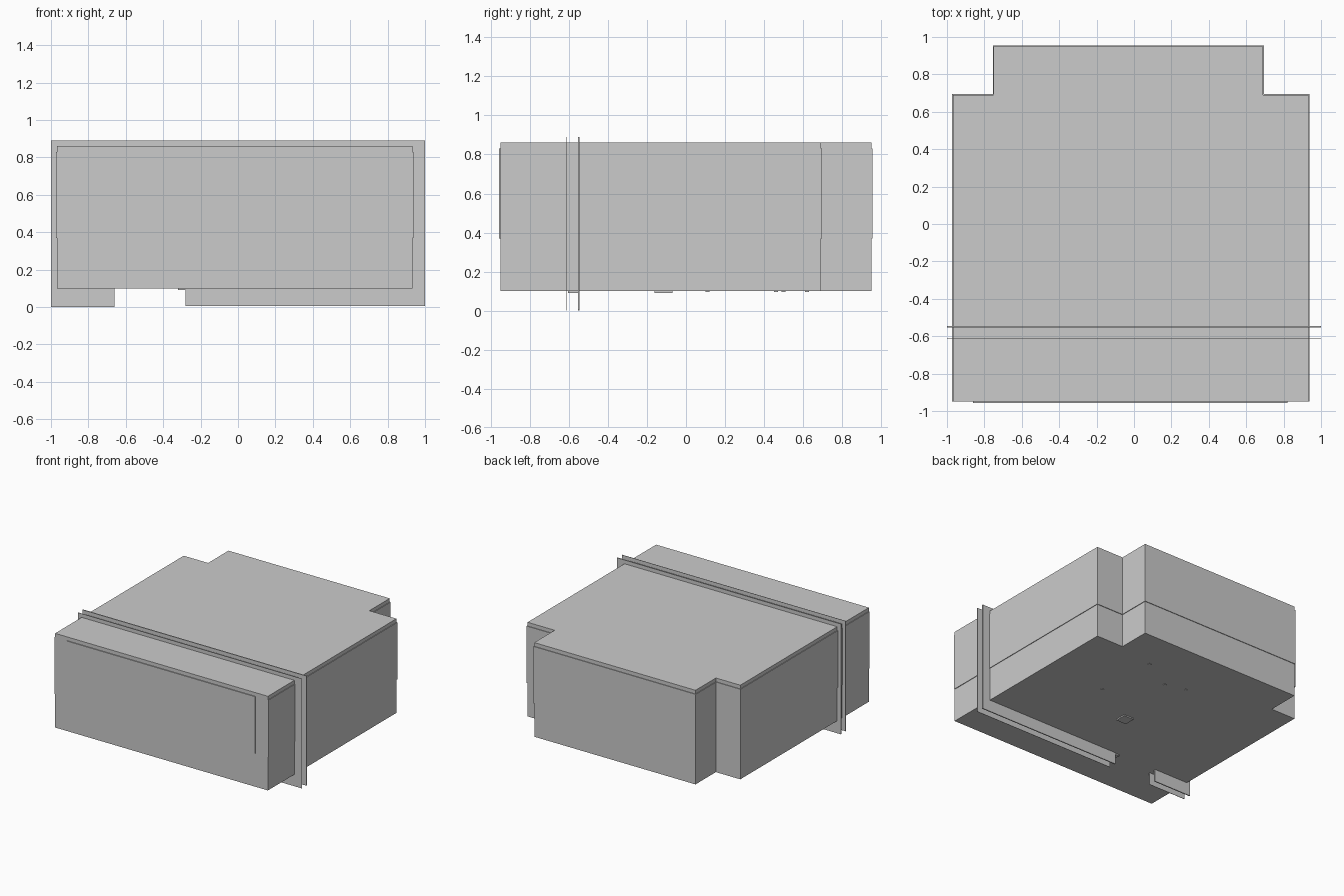
import bpy, bmesh
from mathutils import Vector

if "Cube" in bpy.data.objects:
    bpy.data.objects.remove(bpy.data.objects["Cube"])


def extrude(name, points, depth):
    """Solid made from a closed outline pushed along a depth vector."""
    bm = bmesh.new()
    face = bm.faces.new([bm.verts.new(p) for p in points])
    grown = bmesh.ops.extrude_face_region(bm, geom=[face])
    bmesh.ops.translate(bm, vec=Vector(depth),
                        verts=[g for g in grown["geom"] if isinstance(g, bmesh.types.BMVert)])
    bmesh.ops.recalc_face_normals(bm, faces=bm.faces)
    mesh = bpy.data.meshes.new(name)
    bm.to_mesh(mesh)
    bm.free()
    obj = bpy.data.objects.new(name, mesh)
    bpy.context.collection.objects.link(obj)
    return obj


def slab(name, outline, z0, z1):
    return extrude(name, [(x, y, z0) for x, y in outline], (0, 0, z1 - z0))


def box(name, x0, x1, y0, y1, z0, z1):
    return slab(name, [(x0, y0), (x1, y0), (x1, y1), (x0, y1)], z0, z1)


def footprint(grow=0.0):
    """Room plan with the two rear corners notched out."""
    g = grow
    return [(-0.968 - g, -0.95 - g), (0.932 + g, -0.95), (0.932 + g, 0.69 + g),
            (0.69 + g, 0.69 + g), (0.69 + g, 0.95 + g), (-0.75 - g, 0.95 + g),
            (-0.75 - g, 0.69 + g), (-0.968 - g, 0.69 + g)] if g == 0 else \
           [(-0.968 - g, -0.95), (0.932 + g, -0.95), (0.932 + g, 0.69 + g),
            (0.69 + g, 0.69 + g), (0.69 + g, 0.95 + g), (-0.75 - g, 0.95 + g),
            (-0.75 - g, 0.69 + g), (-0.968 - g, 0.69 + g)]


# Main volume: lower wall, slightly proud upper wall, roof band
slab("lower_wall", footprint(), 0.10, 0.37)
slab("upper_wall", footprint(0.005), 0.37, 0.83)
slab("roof_band", footprint(), 0.83, 0.86)

# Thin panel on the front face
box("front_panel", -0.86, 0.82, -0.957, -0.945, 0.37, 0.83)

# Pair of thin section frames around the body, open at the bottom
ring = [(-0.66, 0.0), (-1, 0.0), (-1, 0.89), (1, 0.89), (1, 0.005), (-0.28, 0.005),
        (-0.28, 0.105), (0.925, 0.105), (0.925, 0.855), (-0.96, 0.855),
        (-0.96, 0.105), (-0.66, 0.105)]
for name, y, thick in (("front_frame", -0.612, 0.003), ("rear_frame", -0.554, 0.008)):
    extrude(name, [(x, y, z) for x, z in ring], (0, thick, 0))

# Underside fittings
box("frame_connector", -0.32, -0.28, -0.605, -0.55, 0.09, 0.10)
box("floor_hatch", -0.055, 0.035, -0.16, -0.07, 0.09, 0.10)
for i, (x, y) in enumerate([(-0.08, 0.5), (0.37, 0.62), (0.09, 0.46), (0.40, 0.11)]):
    box(f"floor_stud_{i + 1}", x - 0.01, x + 0.01, y - 0.01, y + 0.01, 0.096, 0.10)
